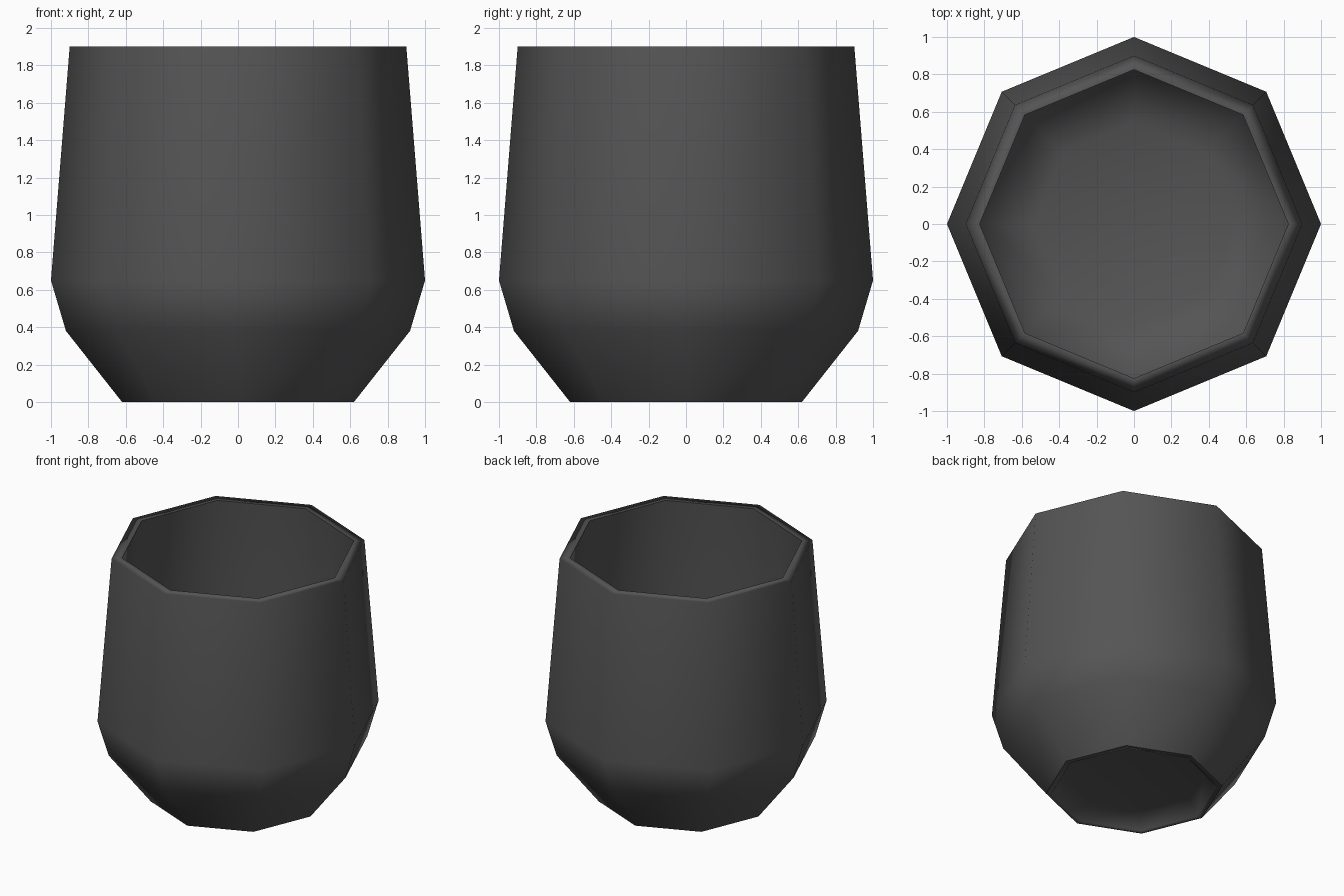
import bpy, bmesh, math

cube = bpy.data.objects.get("Cube")
if cube:
    bpy.data.objects.remove(cube, do_unlink=True)

SIDES = 8

# Dark grey body colour
grey = bpy.data.materials.new("dark_grey")
grey.use_nodes = True
colour = (0.09, 0.09, 0.09, 1)
grey.diffuse_color = colour
bsdf = grey.node_tree.nodes["Principled BSDF"]
bsdf.inputs["Base Color"].default_value = colour
bsdf.inputs["Roughness"].default_value = 0.8

# Closed profile (radius, height, sharp edge) from underside centre to inner floor
profile = [
    (0.50, 0.12, False),   # underside recess
    (0.58, 0.00, False),   # foot, inner edge
    (0.62, 0.00, True),    # foot, outer edge
    (0.92, 0.38, False),   # lower belly
    (1.00, 0.65, False),   # widest point
    (0.90, 1.90, False),   # rim, outer edge
    (0.825, 1.90, True),   # rim, inner edge
    (0.90, 0.68, False),   # inner wall
    (0.82, 0.44, False),   # inner belly
    (0.54, 0.20, False),   # inner floor
]


def lathe(name, points):
    bm = bmesh.new()
    rings = []
    for r, z, _ in points:
        angles = [math.tau * i / SIDES for i in range(SIDES)]
        rings.append([bm.verts.new((r * math.cos(a), r * math.sin(a), z)) for a in angles])
    for low, high in zip(rings, rings[1:]):
        for i in range(SIDES):
            j = (i + 1) % SIDES
            bm.faces.new((low[i], low[j], high[j], high[i]))
    bm.faces.new(rings[0][::-1])
    bm.faces.new(rings[-1])
    for ring, (_, _, sharp) in zip(rings, points):
        for i in range(SIDES):
            bm.edges.get((ring[i], ring[(i + 1) % SIDES])).smooth = not sharp
    for f in bm.faces:
        f.smooth = True
    bmesh.ops.recalc_face_normals(bm, faces=bm.faces)
    mesh = bpy.data.meshes.new(name)
    bm.to_mesh(mesh)
    bm.free()
    mesh.materials.append(grey)
    obj = bpy.data.objects.new(name, mesh)
    bpy.context.collection.objects.link(obj)
    return obj


# Eight-sided cup, large faces dominate the smooth shading
cup = lathe("cup", profile)
weighted = cup.modifiers.new("weighted_normals", 'WEIGHTED_NORMAL')
weighted.mode = 'FACE_AREA'
weighted.keep_sharp = True
